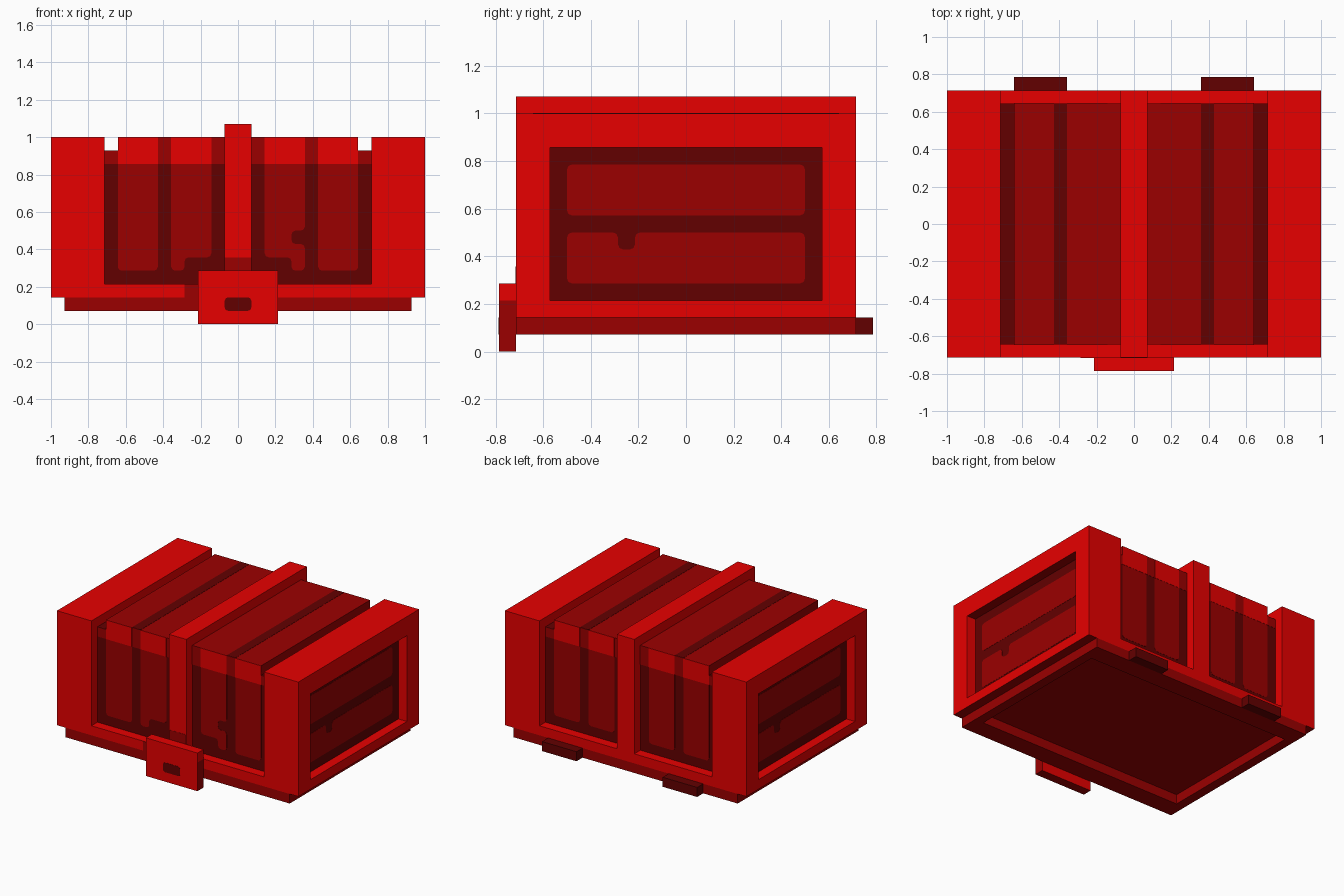
import bpy, bmesh
from math import radians, copysign
from mathutils import Matrix, Vector

if "Cube" in bpy.data.objects:
    bpy.data.objects.remove(bpy.data.objects["Cube"], do_unlink=True)

U = 1 / 14  # modelling grid step


def material(name, red):
    m = bpy.data.materials.new(name)
    m.use_nodes = True
    color = (red, 0, 0, 1)
    m.diffuse_color = color
    m.node_tree.nodes["Principled BSDF"].inputs["Base Color"].default_value = color
    return m


BRIGHT, MID, DARK = range(3)
MATS = [material("bright_red", 0.8), material("deep_red", 0.33), material("dark_maroon", 0.124)]


def finish(name, bm):
    bmesh.ops.recalc_face_normals(bm, faces=bm.faces)
    bmesh.ops.scale(bm, vec=(U, U, U), verts=bm.verts)
    mesh = bpy.data.meshes.new(name)
    bm.to_mesh(mesh)
    bm.free()
    for m in MATS:
        mesh.materials.append(m)
    obj = bpy.data.objects.new(name, mesh)
    bpy.context.collection.objects.link(obj)
    return obj


def box_mesh(x, y, z, main, side=None, under=MID):
    """Box between grid ranges; end (x) and bottom faces may differ in colour."""
    bm = bmesh.new()
    lo, hi = Vector((x[0], y[0], z[0])), Vector((x[1], y[1], z[1]))
    bmesh.ops.create_cube(bm, size=1, matrix=Matrix.Translation((lo + hi) / 2)
                          @ Matrix.Diagonal((*(hi - lo), 1)))
    bm.normal_update()
    for f in bm.faces:
        f.material_index = main
        if f.normal.z < -0.5:
            f.material_index = under
        elif side is not None and abs(f.normal.x) > 0.5:
            f.material_index = side
    return bm


def box(name, *args, **kw):
    return finish(name, box_mesh(*args, **kw))


def span(s, a, b):
    return sorted((s * a, s * b))


def plate(name, points, depth, mat, angle=0, corner=0.0, thick=0.02):
    """Thin painted outline on an upright face, turned about z by angle."""
    bm = bmesh.new()
    face = bm.faces.new([bm.verts.new((u, -depth, v)) for u, v in points])
    if corner:
        bmesh.ops.bevel(bm, geom=bm.verts[:], offset=corner, segments=2,
                        profile=0.5, affect='VERTICES')
    top = bmesh.ops.extrude_face_region(bm, geom=bm.faces[:])["geom"]
    bmesh.ops.translate(bm, vec=(0, -thick, 0),
                        verts=[g for g in top if isinstance(g, bmesh.types.BMVert)])
    for f in bm.faces:
        f.material_index = mat
    bmesh.ops.rotate(bm, verts=bm.verts, cent=(0, 0, 0),
                     matrix=Matrix.Rotation(radians(angle), 3, 'Z'))
    return finish(name, bm)


def rect(u0, u1, v0, v1):
    return [(u0, v0), (u1, v0), (u1, v1), (u0, v1)]


# Chest body, raised lid boards and centre strap
box("body", (-10, 10), (-9, 9), (2, 13), DARK)
box("lid_boards", (-9, 9), (-9, 9), (13, 14), MID)
box("centre_strap", (-1, 1), (-10, 10), (2, 15), BRIGHT)

for s, label in ((1, "left"), (-1, "right")):
    # End frame with a sunken window on its outer face
    bm = box_mesh(span(s, 10, 14), (-10, 10), (2, 14), BRIGHT)
    outer = next(f for f in bm.faces if f.normal.x * s > 0.5)
    bmesh.ops.inset_region(bm, faces=[outer], thickness=2, use_even_offset=True)
    for v in outer.verts:
        v.co.y = copysign(8, v.co.y)
        v.co.z = 3 if v.co.z < 8 else 12
    sunk = bmesh.ops.extrude_discrete_faces(bm, faces=[outer])["faces"][0]
    sunk.material_index = DARK
    bmesh.ops.translate(bm, vec=(-s, 0, 0), verts=sunk.verts)
    bm.normal_update()
    for f in bm.faces:
        if f.normal.z < -0.5:
            f.material_index = MID
    finish(label + "_end_frame", bm)

    # Boards in the window
    turn = 90 * s
    plate(label + "_end_board_upper", rect(-7, 7, 8, 11), 13, MID, turn, 0.3)
    notched = [(-7, 4), (7, 4), (7, 7), (-3, 7), (-3, 6), (-4, 6), (-4, 7), (-7, 7)]
    plate(label + "_end_board_lower", notched, 13, MID, turn, 0.3)

    # Lid seam, hinge and bottom rails
    box(label + "_lid_seam", span(s, 5, 6), (-9, 9), (14, 14.02), DARK)
    box(label + "_hinge", span(s, 5, 9), (10, 11), (1, 2), DARK, under=DARK)
    for t, end in ((1, "back"), (-1, "front")):
        box(f"{label}_{end}_rail", span(s, 1, 10), span(t, 9, 10), (2, 3), BRIGHT)

    # Upright boards on front and back, with brighter tips
    for angle, end in ((0, "front"), (180, "back")):
        name = f"{label}_{end}"
        cap = [(1, 12), (10, 12), (10, 13), (9, 13), (9, 14), (1, 14)]
        plate(name + "_top_band", [(s * u, v) for u, v in cap], 9, MID, angle)
        for a, b in ((2, 5), (6, 9)):
            u0, u1 = span(s, a, b)
            plate(f"{name}_tip_{a}", rect(u0, u1, 12, 14), 9, BRIGHT, angle, thick=0.04)
            if (a, end) != (2, "front"):
                plate(f"{name}_board_{a}", rect(u0, u1, 4, 12.5), 9, MID, angle, 0.3, 0.018)

# Worn front boards beside the strap
plate("right_worn_board", [(-5, 4), (-4, 4), (-4, 5), (-2, 5), (-2, 12.5), (-5, 12.5)],
      9, MID, corner=0.3, thick=0.018)
plate("left_worn_board", [(2, 5), (4, 5), (4, 4), (5, 4), (5, 6), (4, 6), (4, 7), (5, 7),
                          (5, 12.5), (2, 12.5)], 9, MID, corner=0.3, thick=0.018)
plate("strap_shade", rect(-1, 1, 4, 5), 10, MID)
plate("rail_stain", rect(-4, -3, 2, 3), 10, MID)

# Base rim, open underneath
for s, x_name, y_name in ((1, "left", "back"), (-1, "right", "front")):
    box(y_name + "_base_rim", (-13, 13), span(s, 8, 10), (1, 2), MID)
    box(x_name + "_base_rim", span(s, 12, 13), (-8, 8), (1, 2), MID)

# Lock with keyhole
box("lock_top", (-3, 3), (-11, -10), (3, 4), BRIGHT, under=BRIGHT)
box("lock_plate", (-3, 3), (-11, -10), (0, 3), BRIGHT, side=MID)
plate("keyhole", rect(-1, 1, 1, 2), 11, DARK, corner=0.25)
